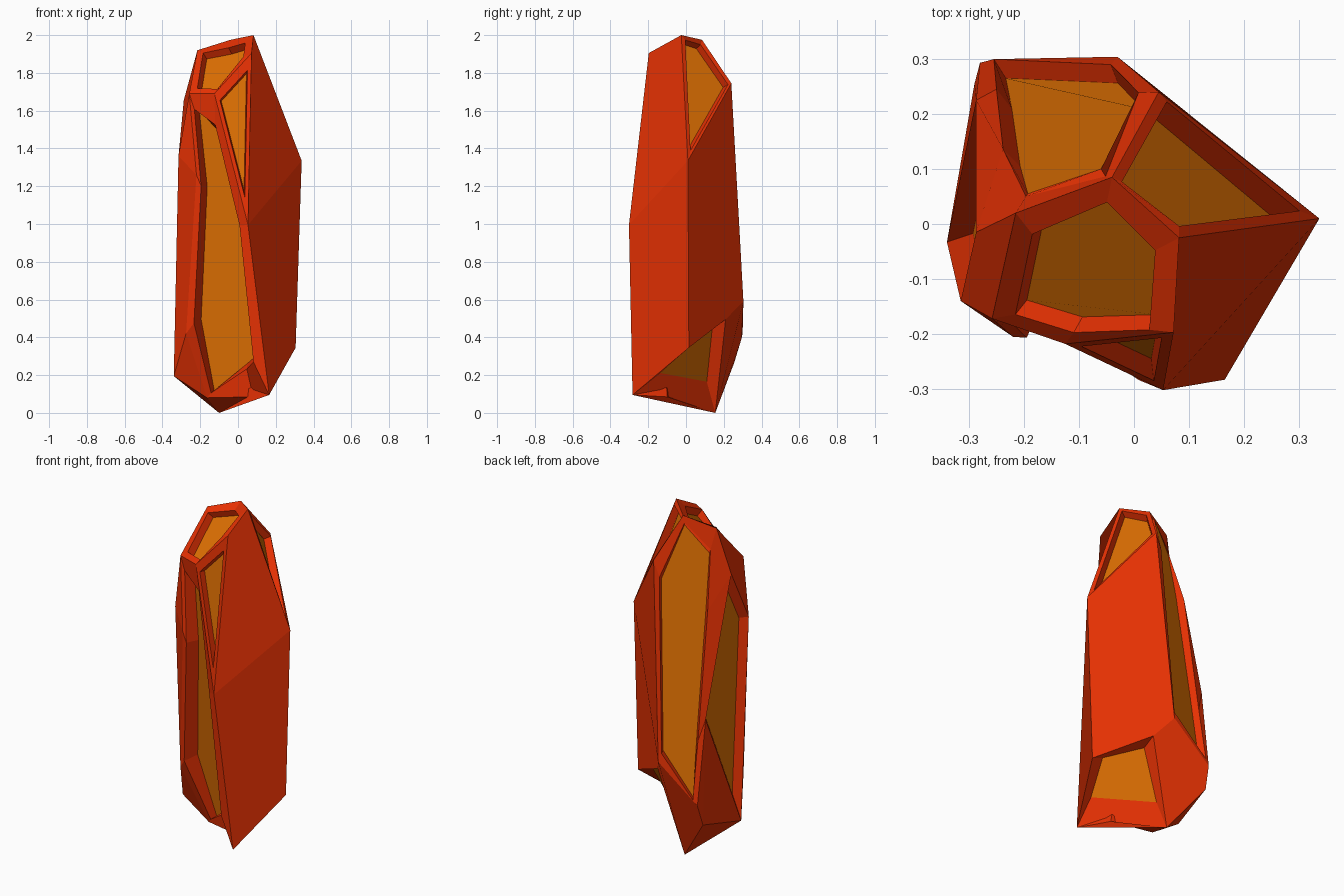
import bpy, bmesh
from mathutils import Vector

if "Cube" in bpy.data.objects:
    bpy.data.objects.remove(bpy.data.objects["Cube"])

# Corner points of the crystal, one letter each
CORNERS = {
    # crown around the tilted top facet
    "a": (0.082, -0.025, 2.0), "b": (-0.04, 0.085, 1.975), "c": (-0.215, 0.02, 1.92),
    "d": (0.072, -0.197, 1.905), "e": (-0.125, -0.218, 1.69), "f": (-0.258, -0.172, 1.69),
    # shoulders and middle
    "g": (0.045, 0.24, 1.745), "h": (0.337, 0.01, 1.335), "k": (0.053, -0.302, 0.995),
    "n": (-0.22, -0.205, 1.26), "o": (-0.315, -0.14, 1.36), "r": (-0.287, -0.015, 1.655),
    "t": (-0.287, 0.225, 0.88),
    # lower belt and base
    "i": (0.305, 0.015, 0.345), "j": (0.165, -0.283, 0.095), "l": (-0.1, 0.155, 0.0),
    "m": (-0.34, -0.033, 0.195), "p": (-0.275, -0.148, 0.42), "q": (-0.164, -0.04, 0.08),
    "s": (-0.29, 0.255, 0.265), "u": (-0.28, 0.293, 0.39), "v": (-0.03, 0.304, 0.59),
    "w": (0.04, 0.21, 0.495), "z": (0.08, -0.1, 0.085),
}
# Plain facets
PLAIN = ["adkh", "hkji", "ghiwv", "uts", "tsm", "slm", "crof", "fon",
         "ompn", "mqp", "mlq", "qlz", "zlj", "wvusl"]
# Evenly recessed panels: corners, rim width per edge, floor inset, floor depth
EVEN_PANELS = [
    ("abcfed", (0.060, 0.050, 0.040, 0.035, 0.018, 0.048), 0.004, 0.043),  # top
    ("dek", (0.045, 0.020, 0.020), 0.006, 0.035),                          # upper front
    ("ahgb", (0.022, 0.013, 0.024, 0.028), 0.006, 0.040),                  # upper right back
    ("rtmo", None, 0.035, 0.040),                                          # left
]
# Panels with a tilted floor: corners, rim share of the inset, floor corners
TILTED_PANELS = [
    # tall back left
    ("bgvutrc", 0.85, [(-0.06, 0.1, 1.93), (0.016, 0.209, 1.63), (-0.029, 0.256, 0.64),
                       (-0.233, 0.265, 0.42), (-0.222, 0.209, 0.82),
                       (-0.207, 0.105, 1.5), (-0.193, 0.055, 1.78)]),
    # tall front left
    ("fnpqzjke", 0.85, [(-0.205, -0.118, 1.6), (-0.163, -0.138, 1.2), (-0.195, -0.1, 0.495),
                        (-0.125, -0.02, 0.115), (0.05, -0.085, 0.262), (0.116, -0.15, 0.318),
                        (0.028, -0.212, 1.0), (-0.11, -0.168, 1.5)]),
    # low right back, under the overhang
    ("ijlw", 0.0, [(0.225, 0.005, 0.38), (0.187, -0.138, 0.212),
                   (-0.066, 0.11, 0.165), (0.045, 0.139, 0.45)]),
]
# Raised rim corners on the back left panel
RAISED_RIM = {("bgvutrc", "r"): (-0.238, 0.136, 1.48), ("bgvutrc", "t"): (-0.25, 0.245, 0.75)}


def make_material(name, colour):
    mat = bpy.data.materials.new(name)
    mat.diffuse_color = (*colour, 1.0)
    mat.use_nodes = True
    mat.node_tree.nodes["Principled BSDF"].inputs["Base Color"].default_value = mat.diffuse_color
    return mat


def inset_ring(points, normal, widths, depth):
    """Move each edge of a loop inward by its own width, then sink the loop."""
    inward = []
    for x, point in enumerate(points):
        edge = points[(x + 1) % len(points)] - point
        edge -= normal * edge.dot(normal)
        inward.append(normal.cross(edge).normalized())
    ring = []
    for x, point in enumerate(points):
        a, b, wa, wb = inward[x - 1], inward[x], widths[x - 1], widths[x]
        cos = a.dot(b)
        if cos > 0.98:
            offset = (a + b).normalized() * (wa + wb) / 2
        else:
            offset = (a * (wa - wb * cos) + b * (wb - wa * cos)) / (1 - cos * cos)
        ring.append(point + offset - normal * depth)
    return ring


def add_ring(bm, outer, points):
    """Bridge a loop to a new inner loop and return the new loop."""
    inner = [bm.verts.new(co) for co in points]
    for x in range(len(outer)):
        y = (x + 1) % len(outer)
        bm.faces.new((outer[x], outer[y], inner[y], inner[x]))
    return inner


# Closed faceted body
bm = bmesh.new()
vert = {key: bm.verts.new(co) for key, co in CORNERS.items()}
add_face = lambda loop: bm.faces.new([vert[key] for key in loop])
for loop in PLAIN:
    add_face(loop)
even = [(add_face(p[0]), p) for p in EVEN_PANELS]
tilted = [(add_face(p[0]), p) for p in TILTED_PANELS]
bmesh.ops.recalc_face_normals(bm, faces=bm.faces[:])
bm.normal_update()

# Evenly sunk amber panels
for face, (loop, rims, inset, depth) in even:
    normal, outer = face.normal.copy(), list(face.verts)
    count = len(outer)
    bm.faces.remove(face)
    if rims:
        width = {frozenset((vert[loop[x]], vert[loop[(x + 1) % count]])): rims[x]
                 for x in range(count)}
        widths = [width[frozenset((outer[x], outer[(x + 1) % count]))] for x in range(count)]
        outer = add_ring(bm, outer, inset_ring([v.co.copy() for v in outer], normal, widths, 0))
    outer = add_ring(bm, outer, inset_ring([v.co.copy() for v in outer], normal,
                                           [inset] * count, depth))
    bm.faces.new(outer).material_index = 1

# Amber panels with tilted floors
for face, (loop, share, floor) in tilted:
    normal, outer = face.normal.copy(), list(face.verts)
    bm.faces.remove(face)
    key_of = {vert[key]: key for key in loop}
    target = {key: Vector(co) for key, co in zip(loop, floor)}
    goal = [target[key_of[v]] for v in outer]
    if share:
        rim = []
        for v, co in zip(outer, goal):
            move = co - v.co
            flat = v.co + (move - normal * move.dot(normal)) * share
            rim.append(RAISED_RIM.get((loop, key_of[v]), flat))
        outer = add_ring(bm, outer, rim)
    outer = add_ring(bm, outer, goal)
    bm.faces.new(outer).material_index = 1

mesh = bpy.data.meshes.new("faceted_crystal")
bm.normal_update()
bm.to_mesh(mesh)
bm.free()
mesh.materials.append(make_material("red_orange", (0.80, 0.031, 0.001)))
mesh.materials.append(make_material("amber", (0.75, 0.165, 0.0008)))
crystal = bpy.data.objects.new("faceted_crystal", mesh)
bpy.context.collection.objects.link(crystal)
